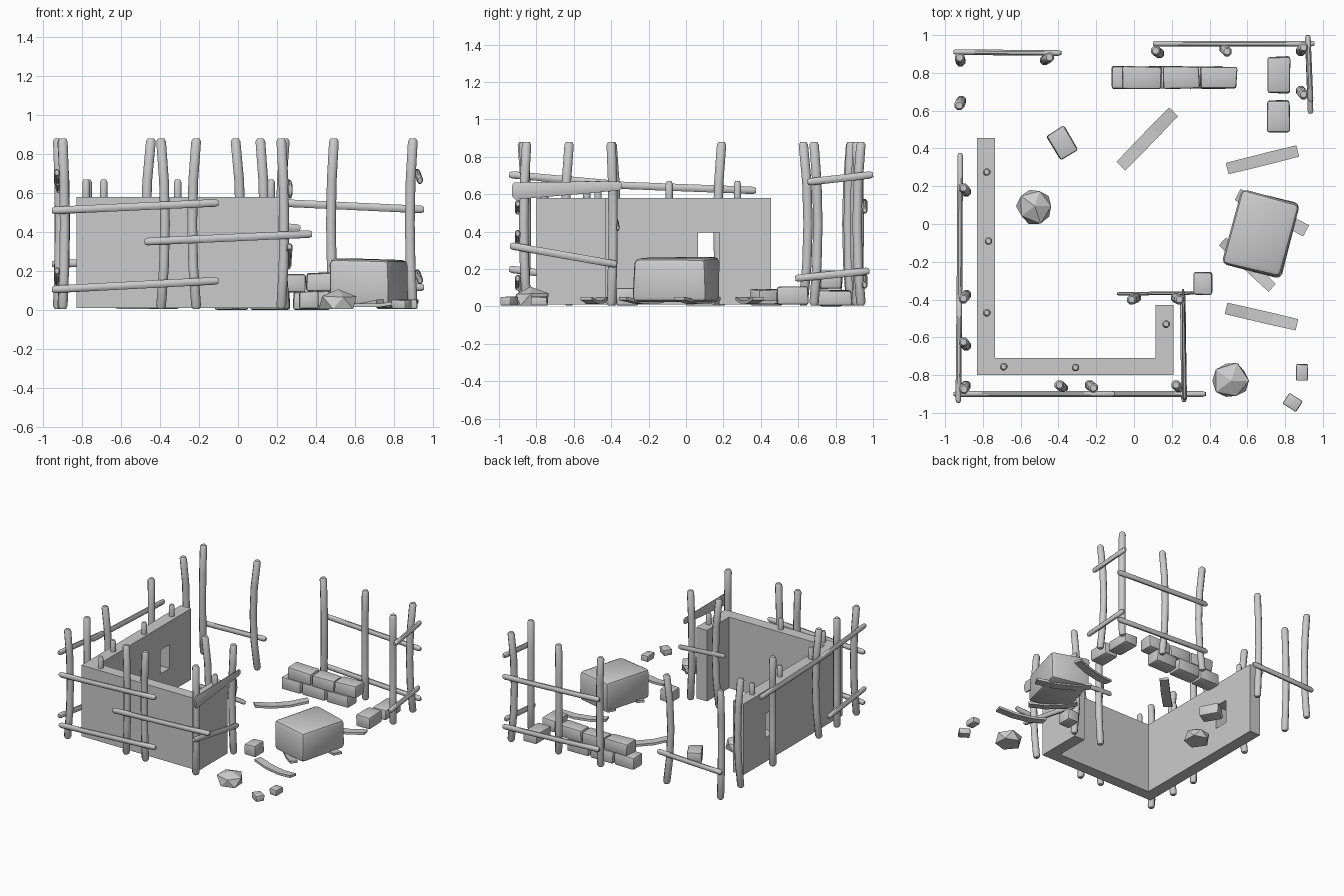
import bpy, bmesh, random
from math import cos, sin, pi, radians
from mathutils import Vector, Matrix

if "Cube" in bpy.data.objects:
    bpy.data.objects.remove(bpy.data.objects["Cube"])

random.seed(4)


def finish(name, bm, smooth=None):
    bmesh.ops.recalc_face_normals(bm, faces=bm.faces)
    me = bpy.data.meshes.new(name)
    bm.to_mesh(me)
    bm.free()
    ob = bpy.data.objects.new(name, me)
    bpy.context.collection.objects.link(ob)
    if smooth:
        bpy.ops.object.select_all(action='DESELECT')
        ob.select_set(True)
        bpy.context.view_layer.objects.active = ob
        bpy.ops.object.shade_smooth_by_angle(angle=radians(smooth))
    return ob


def pole(name, pts, ra, rb, end_scale=1.0, sides=8):
    """Tube through pts with rounded ends; ra = sideways radius, rb = the other."""
    pts = [Vector(p) for p in pts]
    axis = (pts[-1] - pts[0]).normalized()
    up = Vector((0, 1, 0)) if abs(axis.z) > 0.8 else Vector((0, 0, 1))
    side = axis.cross(up).normalized()
    up = side.cross(axis)
    n = len(pts)
    stations = [(p, 1 + (end_scale - 1) * i / (n - 1)) for i, p in enumerate(pts)]
    c = 0.015
    stations[0] = (pts[0] + axis * c, 1)
    stations[-1] = (pts[-1] - axis * c, end_scale)
    stations = [(pts[0], 0.65)] + stations + [(pts[-1], 0.65 * end_scale)]
    bm = bmesh.new()
    rings = []
    for p, s in stations:
        rings.append([bm.verts.new(p + side * ra * s * cos(2 * pi * (k + .5) / sides)
                                   + up * rb * s * sin(2 * pi * (k + .5) / sides))
                      for k in range(sides)])
    for a, b in zip(rings, rings[1:]):
        for k in range(sides):
            j = (k + 1) % sides
            bm.faces.new((a[k], a[j], b[j], b[k]))
    bm.faces.new(rings[0])
    bm.faces.new(rings[-1])
    return finish(name, bm, 50)


def post(name, x, y, bx, by):
    pts = []
    for t in (0, .25, .5, .75, 1):
        k = 4 * t * (1 - t) - 0.5
        pts.append((x + bx * k, y + by * k, 0.005 + 0.875 * t))
    return pole(name, pts, 0.027, 0.027)


def block(name, x, y, z0, sx, sy, sz, rot=0, jit=0.1, bev=0.13):
    """Roughly hewn stone: jittered, bevelled box."""
    bm = bmesh.new()
    bmesh.ops.create_cube(bm, size=1)
    for v in bm.verts:
        v.co = Vector((v.co.x * sx * (1 - random.random() * jit),
                       v.co.y * sy * (1 - random.random() * jit),
                       (v.co.z + .5) * sz * (1 - random.random() * jit)))
    bmesh.ops.bevel(bm, geom=bm.edges[:], offset=min(sx, sy, sz) * bev,
                    segments=2, profile=0.5, affect='EDGES')
    bm.transform(Matrix.Translation((x, y, z0)) @ Matrix.Rotation(radians(rot), 4, 'Z'))
    return finish(name, bm, 40)


def plank(name, x, y, length, width, rot, z=0.012):
    """Thin, slightly sagging board."""
    bm = bmesh.new()
    rings = []
    for t in (-.5, -.2, .15, .5):
        sag = 0.022 * (4 * t * t)
        w = width * (0.5 - 0.06 * abs(t))
        rings.append([bm.verts.new((t * length, a * w, z + sag + h))
                      for a, h in ((-1, 0), (1, 0), (1, .018), (-1, .018))])
    for a, b in zip(rings, rings[1:]):
        for k in range(4):
            j = (k + 1) % 4
            bm.faces.new((a[k], a[j], b[j], b[k]))
    bm.faces.new(rings[0])
    bm.faces.new(rings[-1])
    bm.transform(Matrix.Translation((x, y, 0)) @ Matrix.Rotation(radians(rot), 4, 'Z'))
    return finish(name, bm)


def rock(name, x, y, r, h):
    bm = bmesh.new()
    bmesh.ops.create_icosphere(bm, subdivisions=1, radius=1)
    for v in bm.verts:
        k = random.uniform(0.88, 1.08)
        v.co = Vector((x + v.co.x * r * k, y + v.co.y * r * k,
                       max(0.005, 0.035 + v.co.z * (h - 0.035) * k)))
    return finish(name, bm)


# Unfinished wall, U-shaped in plan
outline = [(-.83, .455), (-.83, -.80), (.21, -.80), (.21, -.43),
           (.115, -.43), (.115, -.71), (-.735, -.71), (-.735, .455)]
bm = bmesh.new()
base = bm.faces.new([bm.verts.new((x, y, 0.01)) for x, y in outline])
top = bmesh.ops.extrude_face_region(bm, geom=[base])
bmesh.ops.translate(bm, vec=(0, 0, 0.57),
                    verts=[v for v in top['geom'] if isinstance(v, bmesh.types.BMVert)])
wall = finish("wall", bm)

# Window opening
bm = bmesh.new()
bmesh.ops.create_cube(bm, size=1, matrix=Matrix.LocRotScale(
    (-.78, .122, .30), None, Vector((.3, .115, .19))))
cutter = finish("window_cutter", bm)
cutter.hide_render = True
cutter.hide_viewport = True
cut = wall.modifiers.new("window", 'BOOLEAN')
cut.operation = 'DIFFERENCE'
cut.solver = 'EXACT'
cut.object = cutter
bpy.context.view_layer.update()
dg = bpy.context.evaluated_depsgraph_get()
wall_mesh = bpy.data.meshes.new_from_object(wall.evaluated_get(dg))
wall.modifiers.clear()
wall.data = wall_mesh
bpy.data.objects.remove(cutter)

# Stakes standing out of the wall top
for i, (x, y) in enumerate([(-.78, .275), (-.77, -.09), (-.78, -.47),
                            (-.69, -.755), (-.31, -.76), (.17, -.53)]):
    pole(f"wall_stake_{i}", [(x, y, .5), (x, y, .6), (x, y, .67)], .021, .021)

# Scaffold posts: x, y, bow x, bow y
for i, p in enumerate([
        (-.92, .87, .005, -.02), (-.46, .875, -.025, -.015), (-.92, .64, .01, .025),
        (-.895, .18, .015, -.02), (-.895, -.385, .015, .02), (-.895, -.635, .015, -.02),
        (-.895, -.865, .01, .02), (-.385, -.86, .02, -.015), (-.225, -.86, -.02, .015),
        (.23, -.86, .015, -.015), (0, -.395, .025, .01), (.23, -.395, -.02, .01),
        (.125, .91, .02, -.015), (.485, .92, -.015, .015), (.89, .925, -.015, -.02),
        (.89, .695, -.015, .02)]):
    post(f"scaffold_post_{i}", *p)

# Scaffold rails: start, end, horizontal radius, vertical radius, end taper
R = (.016, .021, 1)
for name, a, b, (rh, rv, e) in [
        ("front_rail_top", (-.955, -.9, .51), (-.10, -.9, .55), R),
        ("front_rail_middle", (-.48, -.9, .35), (.38, -.9, .39), R),
        ("front_rail_bottom", (-.955, -.9, .105), (-.10, -.9, .15), R),
        ("left_rail_front_top", (-.93, -.945, .705), (-.925, -.39, .655), R),
        ("left_rail_front_bottom", (-.93, -.945, .20), (-.925, -.48, .14), R),
        ("left_rail_back", (-.925, -.53, .655), (-.92, .375, .62), R),
        ("right_beam", (.268, -.93, .617), (.26, -.345, .645), (.014, .050, .52)),
        ("right_rail", (.265, -.94, .325), (.258, -.37, .225), R),
        ("inner_rail", (-.09, -.37, .45), (.32, -.365, .42), (.01, .02, 1)),
        ("back_left_rail", (-.955, .91, .235), (-.385, .905, .255), R),
        ("back_right_rail_top", (.10, .955, .555), (.955, .955, .515), R),
        ("back_right_rail_bottom", (.10, .955, .155), (.955, .955, .115), R),
        ("right_back_rail_top", (.935, .65, .665), (.92, 1.0, .705), R),
        ("right_back_rail_bottom", (.935, .585, .15), (.92, .98, .19), R)]:
    a, b = Vector(a), Vector(b)
    pole(name, [a, a.lerp(b, .35), a.lerp(b, .7), b], rh, rv, e)

# Large hewn stone resting on two boards
block("large_stone", .675, -.05, .025, .33, .42, .245, -15, .07, .12)
plank("stone_board_0", .73, .06, .41, .07, -28)
plank("stone_board_1", .60, -.215, .36, .06, -43)

# Loose boards
for i, p in enumerate([(.07, .45, .40, .07, 46), (.68, .34, .385, .065, 14),
                       (.675, -.49, .385, .065, -13)]):
    plank(f"loose_board_{i}", *p)

# Stacked stone rows at the back
for i, (x0, x1, z) in enumerate([(-.125, .06, 0), (.06, .27, 0), (.28, .48, 0),
                                 (-.065, .15, .095), (.15, .35, .09), (.345, .55, .095)]):
    block(f"stacked_stone_{i}", (x0 + x1) / 2, .775, z, x1 - x0, .125, .1)

# Single stones
for i, p in enumerate([
        (.768, .79, .005, .125, .205, .085), (.765, .57, .01, .125, .18, .1),
        (.365, -.315, .005, .105, .125, .095), (-.38, .43, .005, .115, .16, .09, 31),
        (.89, -.785, .005, .065, .09, .05), (.84, -.945, .005, .09, .07, .05, -32)]):
    block(f"single_stone_{i}", *p)

# Rough boulders
rock("boulder_left", -.525, .095, .105, .11)
rock("boulder_front", .515, -.83, .105, .11)
